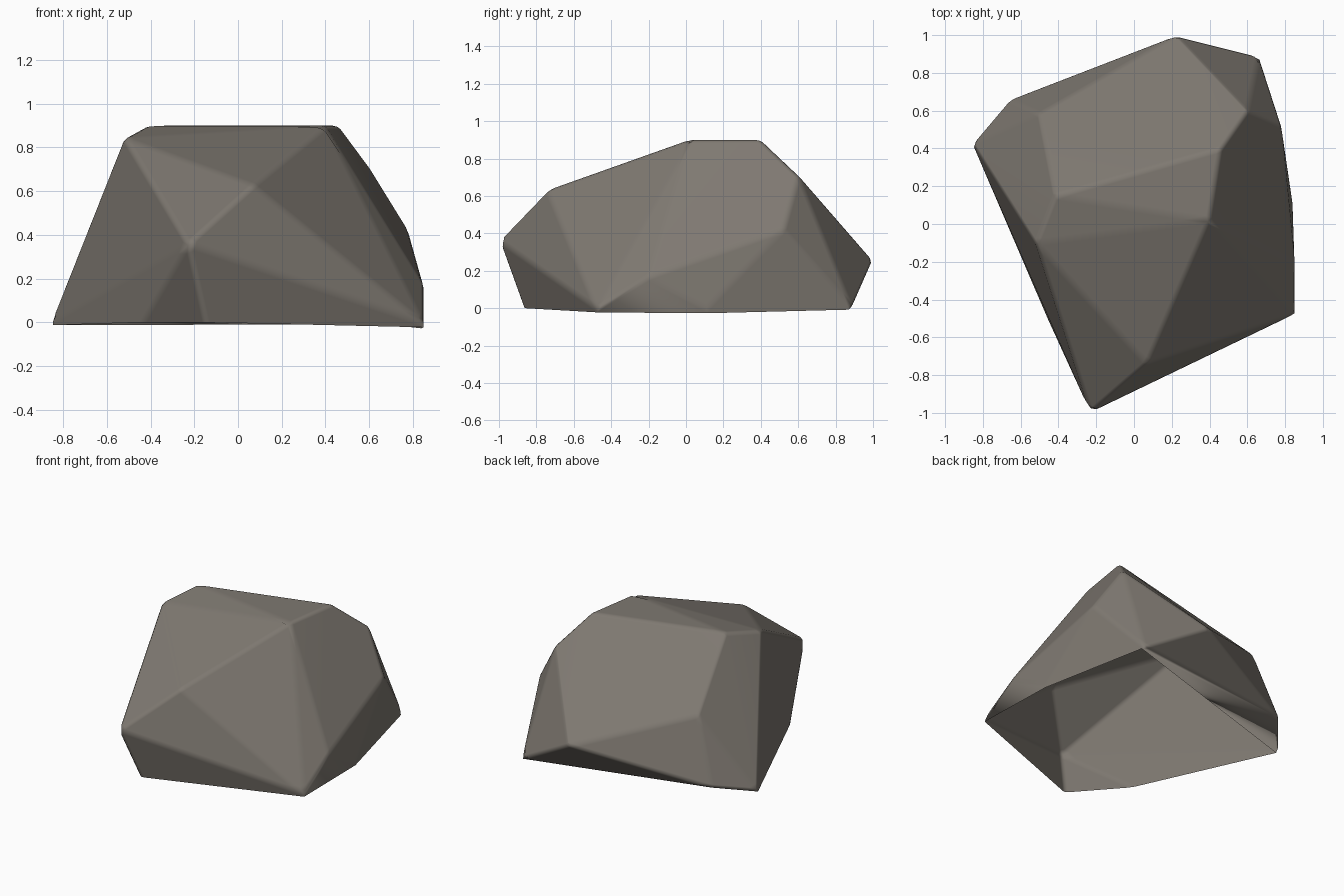
import bpy, bmesh, math

if "Cube" in bpy.data.objects:
    bpy.data.objects.remove(bpy.data.objects["Cube"])

# Corner points of the boulder
corners = [
    (0.85, -0.48, 0), (0.84, 0.11, 0), (0.66, 0.89, 0), (-0.855, 0.43, 0),   # ground rim
    (-0.44, -0.54, 0), (-0.15, -0.87, 0), (-0.66, 0.66, 0.06),
    (-0.23, -1.0, 0.36), (0.07, -0.74, 0.63), (0.85, -0.2, 0.17),            # flanks
    (0.78, 0.52, 0.42), (0.6, 0.6, 0.71), (0.22, 1.0, 0.25), (-0.505, 0.587, 0.5),
    (0.4, 0.02, 0.9), (0.46, 0.4, 0.9), (-0.42, 0.15, 0.9), (-0.52, -0.1, 0.845),  # crown
]

# Faceted hull, open underneath
bm = bmesh.new()
for c in corners:
    bm.verts.new(c)
bmesh.ops.convex_hull(bm, input=bm.verts[:])
bmesh.ops.delete(bm, geom=[f for f in bm.faces if all(v.co.z < 0.001 for v in f.verts)],
                 context='FACES')
bmesh.ops.dissolve_limit(bm, angle_limit=math.radians(2), verts=bm.verts[:], edges=bm.edges[:])
bmesh.ops.recalc_face_normals(bm, faces=bm.faces[:])
for f in bm.faces:
    f.smooth = True
mesh = bpy.data.meshes.new("boulder")
bm.to_mesh(mesh)
bm.free()
boulder = bpy.data.objects.new("boulder", mesh)
bpy.context.collection.objects.link(boulder)

# Slightly softened edges with flat-looking facets
bevel = boulder.modifiers.new("soft_edges", 'BEVEL')
bevel.width = 0.022
bevel.segments = 2
bevel.limit_method = 'ANGLE'
bevel.angle_limit = math.radians(5)
normals = boulder.modifiers.new("facet_normals", 'WEIGHTED_NORMAL')
normals.weight = 100

# Stone colour
stone = bpy.data.materials.new("grey_brown_stone")
stone.diffuse_color = (0.21, 0.19, 0.165, 1)
stone.use_nodes = True
stone.node_tree.nodes["Principled BSDF"].inputs["Base Color"].default_value = stone.diffuse_color
mesh.materials.append(stone)
